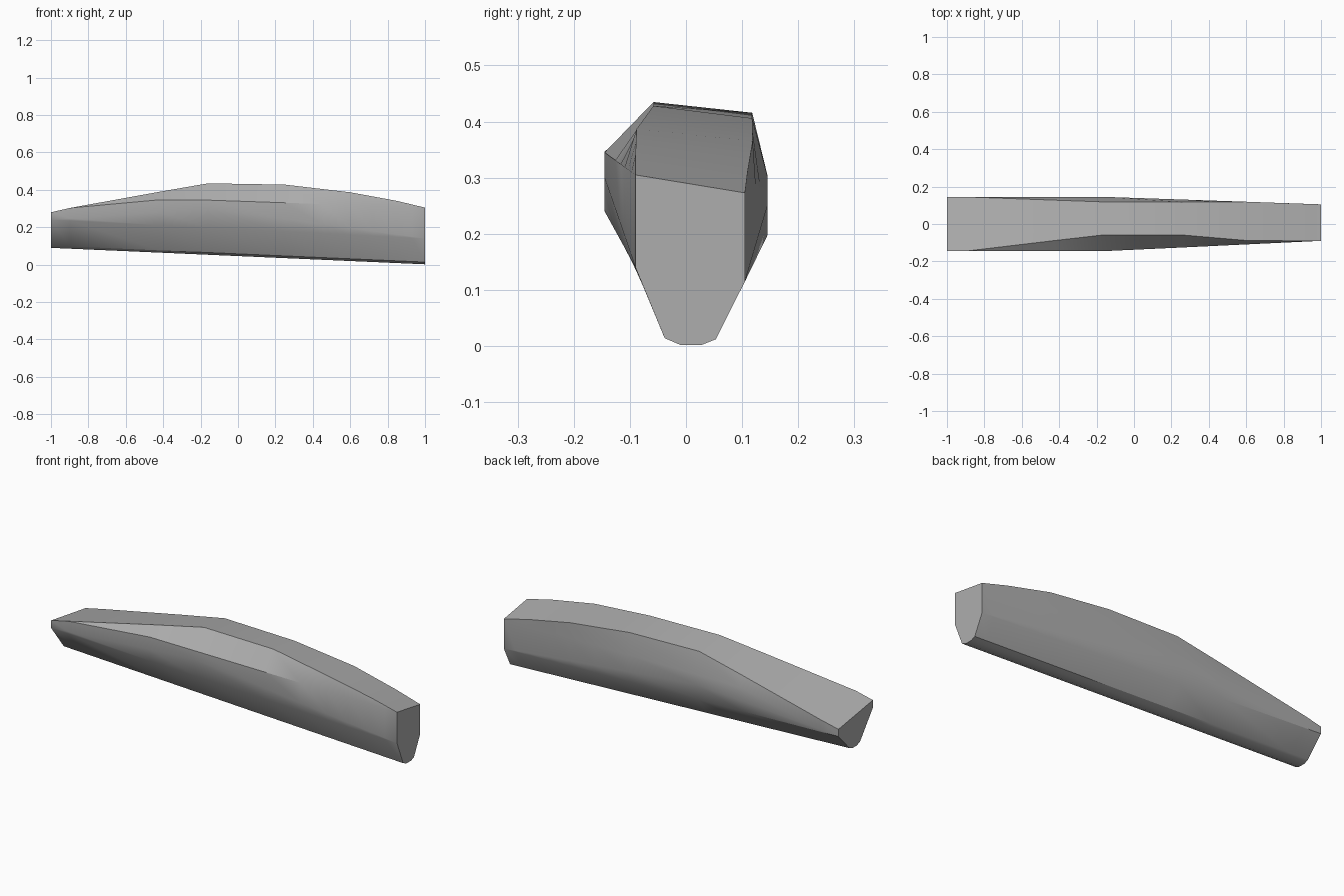
import bpy
import bmesh
from math import radians

cube = bpy.data.objects.get("Cube")
if cube:
    bpy.data.objects.remove(cube, do_unlink=True)

# One plain grey finish
grey = bpy.data.materials.new("plain grey")
grey.use_nodes = True
colour = (0.42, 0.42, 0.42, 1)
grey.diffuse_color = colour
grey.node_tree.nodes["Principled BSDF"].inputs["Base Color"].default_value = colour

# Long edges running from end to end, each as (x, y, z) corner points
top_front = [(-1, -.145, .28), (-.9, -.145, .303), (-.17, -.058, .435), (.25, -.058, .428),
             (.6, -.088, .387), (.85, -.09, .341), (1, -.09, .305)]
shoulder_front = [(-1, -.145, .28), (-.9, -.145, .303), (-.42, -.145, .347),
                  (-.15, -.145, .345), (1, -.09, .305)]
flank_front = [(-1, -.145, .24), (-.15, -.145, .3), (1, -.09, .14)]
lower_front = [(-1, -.145, .24), (1, -.09, .14)]
lower_back = [(-1, .145, .197), (1, .105, .115)]
flank_back = [(-1, .145, .197), (-.15, .145, .25), (1, .105, .115)]
shoulder_back = [(-1, .145, .235), (-.9, .145, .257), (-.42, .145, .305),
                 (-.15, .145, .303), (1, .105, .273)]
top_back = [(-1, .145, .235), (-.9, .145, .257), (-.17, .118, .416), (.25, .118, .406),
            (.6, .119, .365), (.85, .11, .312), (1, .105, .273)]


def keel(y, z):
    return [(-1, y, z + .088), (1, y, z)]


edges = [top_front, shoulder_front, flank_front, lower_front,
         keel(-.038, .014), keel(-.01, .002), keel(.028, .002), keel(.053, .012),
         lower_back, flank_back, shoulder_back, top_back]


def point_at(line, x):
    """Point on a long edge at the given x."""
    for a, b in zip(line, line[1:]):
        if x <= b[0]:
            t = (x - a[0]) / (b[0] - a[0])
            return [p + (q - p) * t for p, q in zip(a, b)]
    return line[-1]


# Loft the body through cross-sections at each corner station
stations = (-1, -.9, -.42, -.16, .25, .45, .6, .72, .85, .93, 1)
bm = bmesh.new()
rings = [[bm.verts.new(point_at(e, x)) for e in edges] for x in stations]
for a, b in zip(rings, rings[1:]):
    for i in range(len(edges)):
        j = (i + 1) % len(edges)
        bm.faces.new((a[i], a[j], b[j], b[i]))
bm.faces.new(rings[0])
bm.faces.new(rings[-1])
bmesh.ops.remove_doubles(bm, verts=bm.verts, dist=.0005)
bmesh.ops.recalc_face_normals(bm, faces=bm.faces)

mesh = bpy.data.meshes.new("tapered_body")
bm.to_mesh(mesh)
bm.free()
mesh.materials.append(grey)
body = bpy.data.objects.new("tapered_body", mesh)
bpy.context.collection.objects.link(body)
bpy.context.view_layer.objects.active = body
body.select_set(True)
bpy.ops.object.shade_smooth_by_angle(angle=radians(30))
